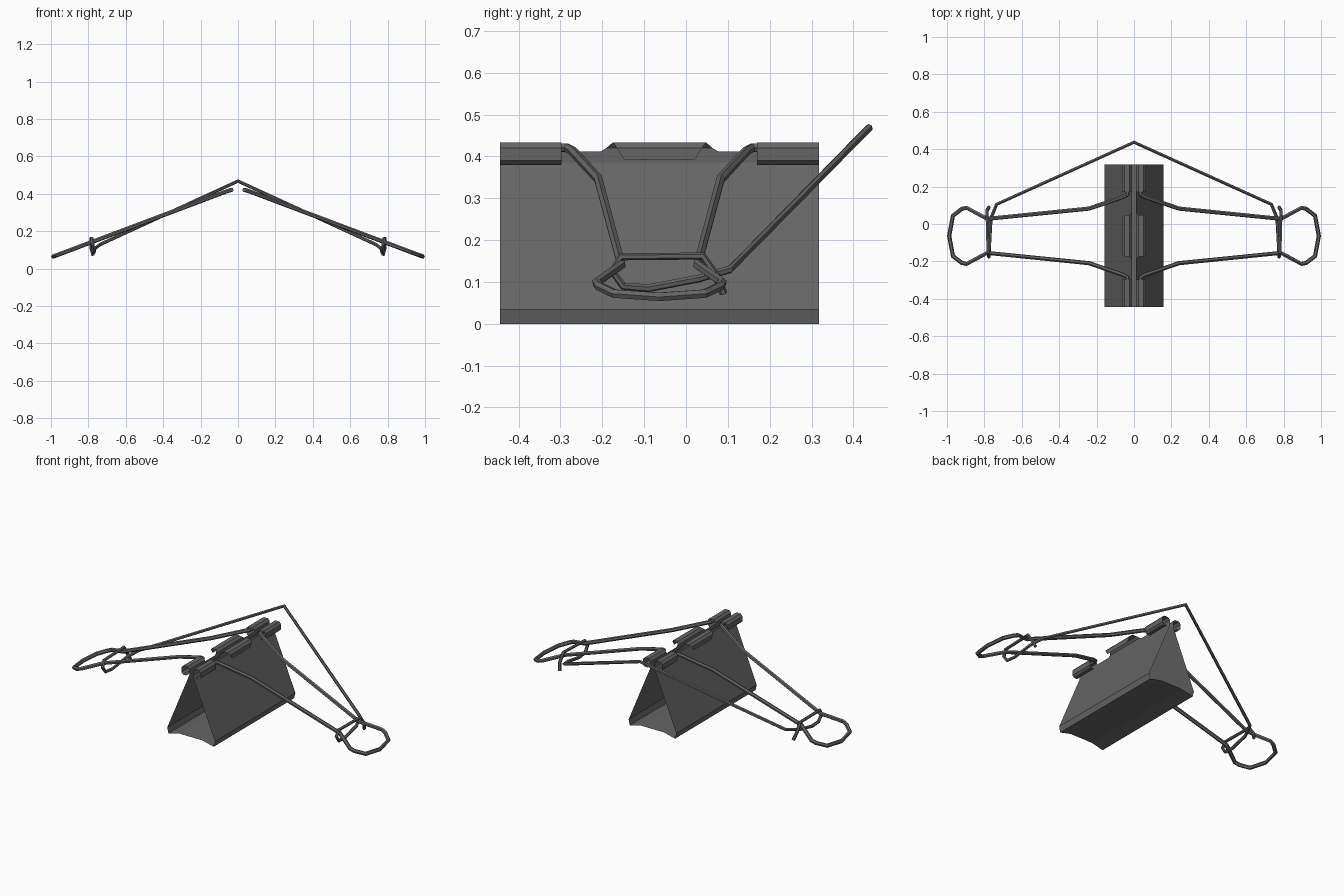
import bpy, bmesh

if "Cube" in bpy.data.objects:
    bpy.data.objects.remove(bpy.data.objects["Cube"], do_unlink=True)

Y0, Y1 = -0.445, 0.318          # ends of the clip body
YC = (Y0 + Y1) / 2              # its middle


def material(name, rgb):
    m = bpy.data.materials.new(name)
    m.use_nodes = True
    m.diffuse_color = (*rgb, 1)
    bsdf = m.node_tree.nodes["Principled BSDF"]
    bsdf.inputs["Base Color"].default_value = (*rgb, 1)
    return m


STEEL = material("dark grey steel", (0.13, 0.13, 0.13))


def sheet(name, rows):
    """Thin folded sheet from (x, z, y_start, y_end) rows."""
    bm = bmesh.new()
    pairs = [(bm.verts.new((x, a, z)), bm.verts.new((x, b, z))) for x, z, a, b in rows]
    for (a, b), (c, d) in zip(pairs, pairs[1:]):
        bm.faces.new((a, b, d, c))
    me = bpy.data.meshes.new(name)
    bm.to_mesh(me)
    bm.free()
    ob = bpy.data.objects.new(name, me)
    bpy.context.collection.objects.link(ob)
    me.materials.append(STEEL)
    return ob


def wire(name, pts, radius):
    """Six-sided bent wire through the points."""
    cu = bpy.data.curves.new(name, 'CURVE')
    cu.dimensions = '3D'
    cu.bevel_depth = radius
    cu.bevel_resolution = 1
    cu.use_fill_caps = True
    sp = cu.splines.new('POLY')
    sp.points.add(len(pts) - 1)
    for p, co in zip(sp.points, pts):
        p.co = (*co, 1)
    ob = bpy.data.objects.new(name, cu)
    bpy.context.collection.objects.link(ob)
    cu.materials.append(STEEL)
    bpy.ops.object.select_all(action='DESELECT')
    ob.select_set(True)
    bpy.context.view_layer.objects.active = ob
    bpy.ops.object.convert(target='MESH')
    for poly in bpy.context.object.data.polygons:
        poly.use_smooth = False


# Folded spring body: jaws, creased corners and raised floor
half = [(0.012, 0.412), (0.012, 0.385), (0.158, 0.034), (0.15, 0.0), (0.075, 0.018)]
outline = half + [(-x, z) for x, z in reversed(half)]
sheet("clip_body", [(x, z, Y0, Y1) for x, z in outline])

# Rolled lips along the jaws
curl = [(0.012, 0.385), (0.012, 0.42), (0.024, 0.433), (0.052, 0.433),
        (0.064, 0.42), (0.064, 0.39), (0.052, 0.379), (0.032, 0.379)]
# Middle lip narrows towards its free edge
middle = [(0.012, 0.412, 0.14), (0.012, 0.42, 0.127), (0.024, 0.433, 0.112),
          (0.052, 0.433, 0.11), (0.064, 0.42, 0.102), (0.064, 0.393, 0.085)]

for side, s in (("left", 1), ("right", -1)):
    for end, a, b in (("front", Y0, -0.298), ("back", 0.17, Y1)):
        sheet(f"{side}_{end}_lip", [(s * x, z, a, b) for x, z in curl])
    sheet(f"{side}_middle_lip", [(s * x, z, YC - w, YC + w) for x, z, w in middle])

    # Handle: (x, offset from middle) for the back half, then mirrored
    arm = [(0.034, 0.29), (0.034, 0.222), (0.06, 0.208), (0.24, 0.146), (0.785, 0.091),
           (0.83, 0.115), (0.895, 0.150), (0.92, 0.145), (0.968, 0.108)]
    path = arm + [(0.988, 0.0)] + [(x, -d) for x, d in reversed(arm)]
    wire(f"{side}_handle",
         [(s * x, YC + d, 0.436 - 0.376 * max(x, 0.04)) for x, d in path], 0.0115)

# Hanging wire with a hook at each end
hook = [(0.735, 0.105, 0.13), (0.765, 0.03, 0.108), (0.772, -0.09, 0.085),
        (0.774, -0.15, 0.09), (0.776, -0.176, 0.125), (0.78, -0.155, 0.16),
        (0.785, 0.04, 0.162), (0.787, 0.072, 0.115), (0.775, 0.09, 0.072)]
wire("hanging_wire",
     [(-x, y, z) for x, y, z in reversed(hook)] + [(0, 0.437, 0.468)] + hook, 0.0095)
